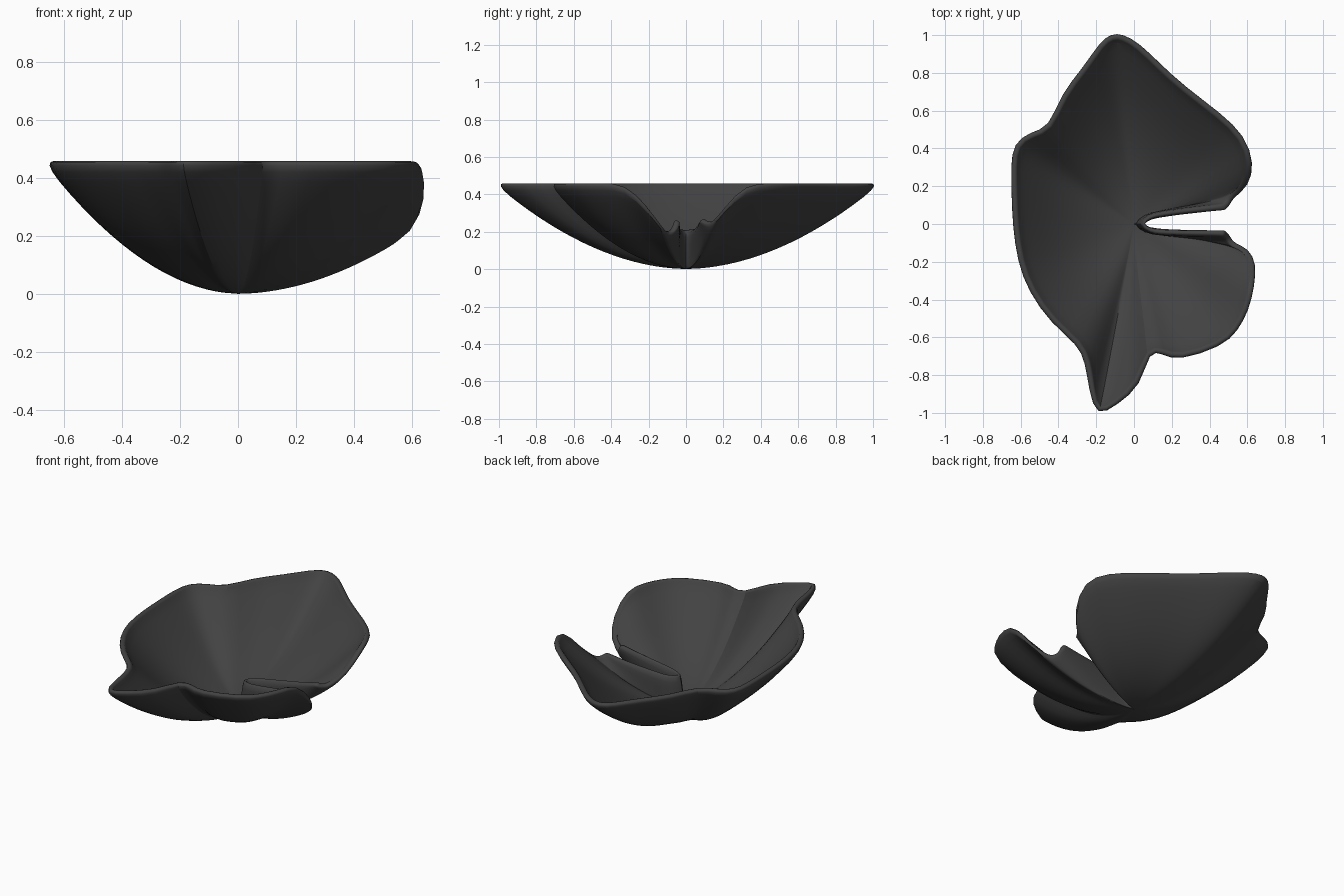
import bpy, bmesh, math
from mathutils import Vector

cube = bpy.data.objects.get("Cube")
if cube:
    bpy.data.objects.remove(cube)

# Rim outline seen from above, counterclockwise from one side of the slit to the other
OUTLINE = [
    (.53, .14), (.61, .2), (.64, .32), (.59, .47), (.46, .59), (.27, .73), (.14, .85),
    (.03, .96), (-.06, 1.01), (-.12, 1.01), (-.18, .97), (-.27, .83), (-.39, .69),
    (-.45, .51), (-.55, .49), (-.64, .43), (-.655, .31), (-.65, .15), (-.645, 0),
    (-.62, -.2), (-.56, -.36), (-.44, -.53), (-.3, -.64), (-.26, -.73), (-.24, -.88),
    (-.2, -1.03), (-.09, -.96), (.04, -.86), (.08, -.67), (.15, -.69), (.23, -.73),
    (.47, -.65), (.55, -.57), (.61, -.46), (.64, -.33), (.65, -.21), (.61, -.13),
    (.53, -.1)]
RINGS, FOLDS = 9, 4
LIP = .03
RIM = .43


def rim_height(x, y):
    """The rim is level, but dips towards the mouth of the slit."""
    if x < .4:
        return RIM
    return min(RIM, .17 + .9 * max(0, abs(y) - .11) ** .8)


def bowl_point(rim, t):
    x, y = rim
    return Vector((x * t, y * t, rim_height(x, y) * t ** 1.9))


def bowl_column(rim):
    column = [bowl_point(rim, j / RINGS) for j in range(RINGS + 1)]
    return column + [column[-1] + Vector((0, 0, LIP))]


def fold_column(rim, side, f):
    """One strip of the turned-up wall beside the slit; f runs from valley to edge."""
    column = []
    across, up = math.sin(f * math.pi / 2), 1 - math.cos(f * math.pi / 2)
    for j in range(RINGS + 1):
        t = j / RINGS
        low = bowl_point(rim, t)
        edge = Vector((.05 + .41 * t, .02 * t + side * .05 * t ** .35, .21 + .05 * t))
        column.append(Vector((low.x + (edge.x - low.x) * f,
                              low.y + (edge.y - low.y) * across,
                              low.z + (edge.z - low.z) * up)))
    return column + [column[-1] + Vector((.02 * f, 0, LIP * (1 - f)))]


# Columns run round the bowl, with a folded wall at both ends
columns = [fold_column(OUTLINE[0], 1, k / FOLDS) for k in range(FOLDS, 0, -1)]
columns += [bowl_column(p) for p in OUTLINE]
columns += [fold_column(OUTLINE[-1], -1, k / FOLDS) for k in range(1, FOLDS + 1)]

bm = bmesh.new()
grid = [[bm.verts.new(p) for p in column] for column in columns]
for a, b in zip(grid, grid[1:]):
    for j in range(len(a) - 1):
        bm.faces.new((a[j], b[j], b[j + 1], a[j + 1]))
bmesh.ops.remove_doubles(bm, verts=bm.verts, dist=.0005)
mesh = bpy.data.meshes.new("leaf_bowl")
bm.to_mesh(mesh)
bm.free()
bowl = bpy.data.objects.new("leaf_bowl", mesh)
bpy.context.collection.objects.link(bowl)

# Wall thickness and rounded rim
wall = bowl.modifiers.new("wall", "SOLIDIFY")
wall.thickness = .035
wall.offset = -1
rounding = bowl.modifiers.new("rounding", "SUBSURF")
rounding.levels = rounding.render_levels = 1

# Dark grey finish
grey = bpy.data.materials.new("dark grey")
grey.use_nodes = True
colour = (.055, .055, .055, 1)
grey.diffuse_color = colour
grey.node_tree.nodes["Principled BSDF"].inputs["Base Color"].default_value = colour
mesh.materials.append(grey)

bpy.context.view_layer.objects.active = bowl
bowl.select_set(True)
bpy.ops.object.shade_smooth_by_angle(angle=math.radians(50))
